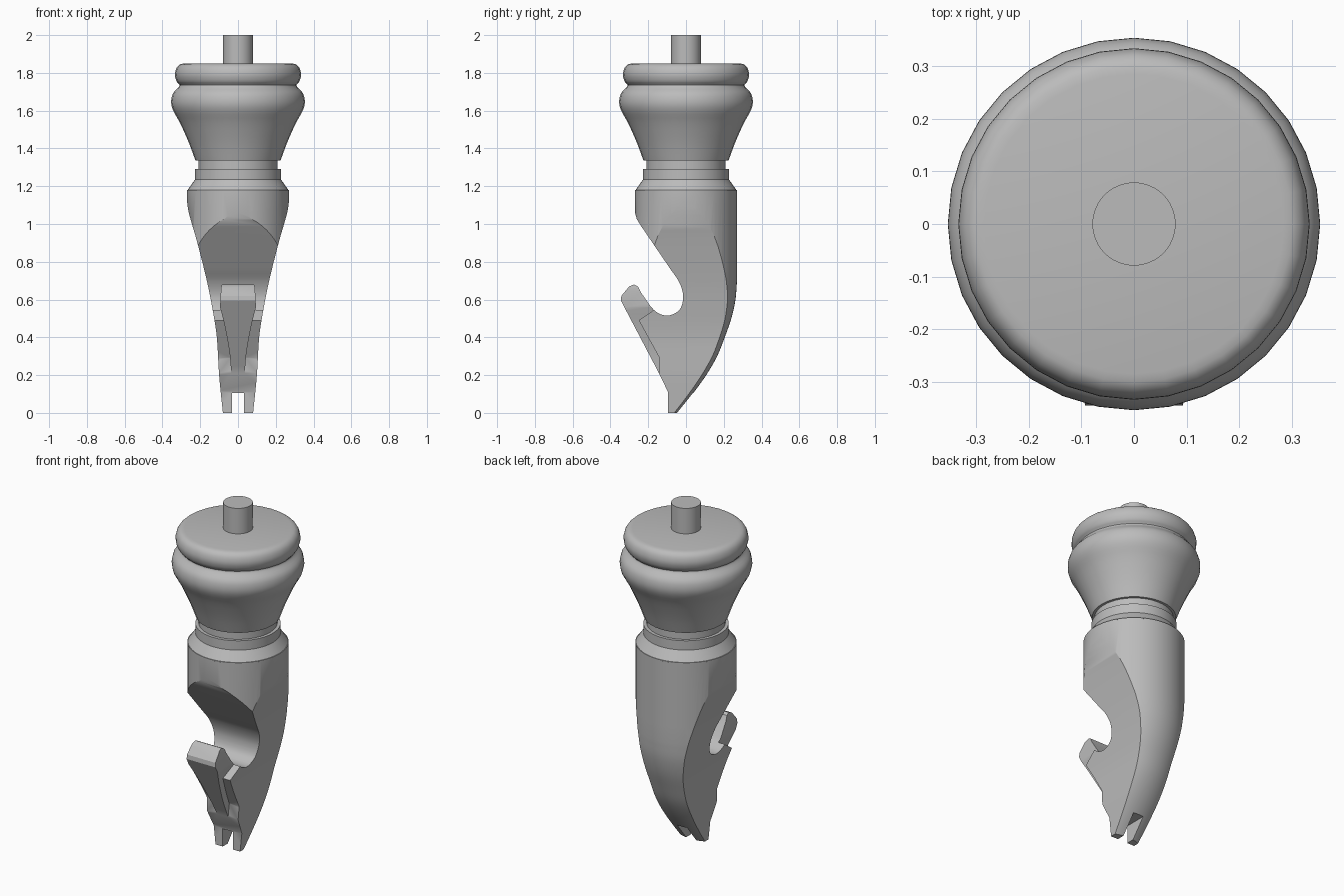
import bpy, bmesh, math
from mathutils import Vector

if "Cube" in bpy.data.objects:
    bpy.data.objects.remove(bpy.data.objects["Cube"])

metal = bpy.data.materials.new("plain grey")
metal.use_nodes = True
GREY = (0.5, 0.5, 0.5, 1)
metal.diffuse_color = GREY
metal.node_tree.nodes["Principled BSDF"].inputs["Base Color"].default_value = GREY


def finish(name, bm):
    bmesh.ops.recalc_face_normals(bm, faces=bm.faces)
    mesh = bpy.data.meshes.new(name)
    bm.to_mesh(mesh)
    bm.free()
    mesh.materials.append(metal)
    obj = bpy.data.objects.new(name, mesh)
    bpy.context.collection.objects.link(obj)
    return obj


def loft(name, rings):
    """Skin a stack of equal closed rings and cap both ends."""
    bm = bmesh.new()
    loops = [[bm.verts.new(p) for p in ring] for ring in rings]
    n = len(loops[0])
    for a, b in zip(loops, loops[1:]):
        for i in range(n):
            j = (i + 1) % n
            bm.faces.new((a[i], a[j], b[j], b[i]))
    bm.faces.new(loops[0])
    bm.faces.new(loops[-1])
    return finish(name, bm)


def circle(n):
    return [(math.cos(math.tau * i / n), math.sin(math.tau * i / n)) for i in range(n)]


def lathe(name, profile, n=48):
    return loft(name, [[(r * c, r * s, z) for c, s in circle(n)] for r, z in profile])


def prism(name, outline, axis, lo=-1, hi=1):
    """Extrude a (side, height) outline along x or y."""
    place = (lambda d, p: (d, p[0], p[1])) if axis == "x" else (lambda d, p: (p[0], d, p[1]))
    return loft(name, [[place(d, p) for p in outline] for d in (lo, hi)])


def curve(pts, steps=5):
    """Catmull-Rom points through pts."""
    p = [Vector(q) for q in pts]
    p = [2 * p[0] - p[1]] + p + [2 * p[-1] - p[-2]]
    out = []
    for a, b, c, d in zip(p, p[1:], p[2:], p[3:]):
        for k in range(steps):
            t = k / steps
            out.append(0.5 * (2 * b + (c - a) * t + (2 * a - 5 * b + 4 * c - d) * t * t
                              + (3 * b - a - 3 * c + d) * t ** 3))
    return [tuple(q) for q in out] + [tuple(p[-2])]


def boolean(obj, other, operation):
    mod = obj.modifiers.new("cut", "BOOLEAN")
    mod.operation, mod.object, mod.solver = operation, other, "EXACT"
    bpy.context.view_layer.objects.active = obj
    bpy.ops.object.modifier_apply(modifier=mod.name)
    bpy.data.objects.remove(other)


def mirrored(half):
    return half + [(-x, z) for x, z in reversed(half)]


# Turned parts
head = curve([(.225, 1.335), (.26, 1.43), (.307, 1.535), (.343, 1.6), (.354, 1.645),
              (.345, 1.69), (.317, 1.722), (.31, 1.737), (.325, 1.755), (.334, 1.79),
              (.326, 1.825), (.308, 1.844), (.285, 1.85)], 3)
parts = [
    lathe("handle_head", head, 32),
    lathe("top_pin", [(.079, 1.83), (.079, 2)]),
    lathe("neck", [(.21, 1.27), (.21, 1.35)]),
    lathe("neck_ring", [(.228, 1.22), (.228, 1.29)]),
    lathe("shoulder_cone", [(.27, 1.175), (.228, 1.235)]),
]

# Outlines of the hooked body: curved back, throat and front edge
back = curve([(-.045, 0), (.035, .1), (.107, .2), (.165, .3), (.205, .4),
              (.24, .5), (.262, .6), (.27, .7)], 4)
throat = curve([(-.24, .64), (-.17, .545), (-.1, .515), (-.035, .545), (-.015, .615),
                (-.035, .69), (-.085, .765)])
upper = [(-.235, .985), (-.26, 1.025), (-.27, 1.06), (-.27, 1.18), (.27, 1.18)]
foot = [(-.143, .21), (-.095, .11), (-.095, 0)]
shoulder = [(-.14, .29), (-.25, .49)]
tip = [(-.345, .595), (-.342, .62), (-.3, .67), (-.275, .68), (-.255, .67)]

# Round-backed envelope following the back curve, open towards the front low down
stations = back + [(.27, .8), (.27, 1.18)]
rings = []
for y, z in stations:
    r = .2 + .07 * min(1, z / .6)
    stretch = 3 if z < .75 else 1
    rings.append([(r * c, y - r + r * s * (1 if s > 0 else stretch), z) for c, s in circle(64)])
body = loft("hook_body", rings)

# Body silhouettes from the side and from the front
flank = curve([(.08, 0), (.1, .2), (.112, .4), (.135, .55), (.165, .7), (.215, .9),
               (.258, 1.05), (.27, 1.12)]) + [(.275, 1.2)]
side = back + upper[::-1] + throat[:4:-1] + shoulder[::-1] + foot
boolean(body, prism("side_shape", side, "x"), "INTERSECT")
boolean(body, prism("front_shape", mirrored(flank), "y"), "INTERSECT")

# Tapered rib that carries the free tip of the hook
rib_side = [(-.05, .25)] + [(-.05, .51)] + throat[10::-1] + tip[::-1] + [foot[0]]
rib = prism("hook_tip", rib_side, "x")
rib_half = curve([(.035, .2), (.045, .32), (.07, .46), (.095, .56)]) + [(.09, .66), (.08, .7)]
boolean(rib, prism("rib_shape", mirrored(rib_half), "y"), "INTERSECT")
boolean(body, rib, "UNION")

# Slot splitting the foot into two prongs
slot = [(-.033, -.1), (-.033, .105), (.033, .105), (.033, -.1)]
boolean(body, prism("slot_cut", slot, "y"), "DIFFERENCE")
parts.append(body)

for obj in parts:
    bpy.ops.object.select_all(action="DESELECT")
    obj.select_set(True)
    bpy.context.view_layer.objects.active = obj
    bpy.ops.object.shade_smooth_by_angle(angle=math.radians(32))
